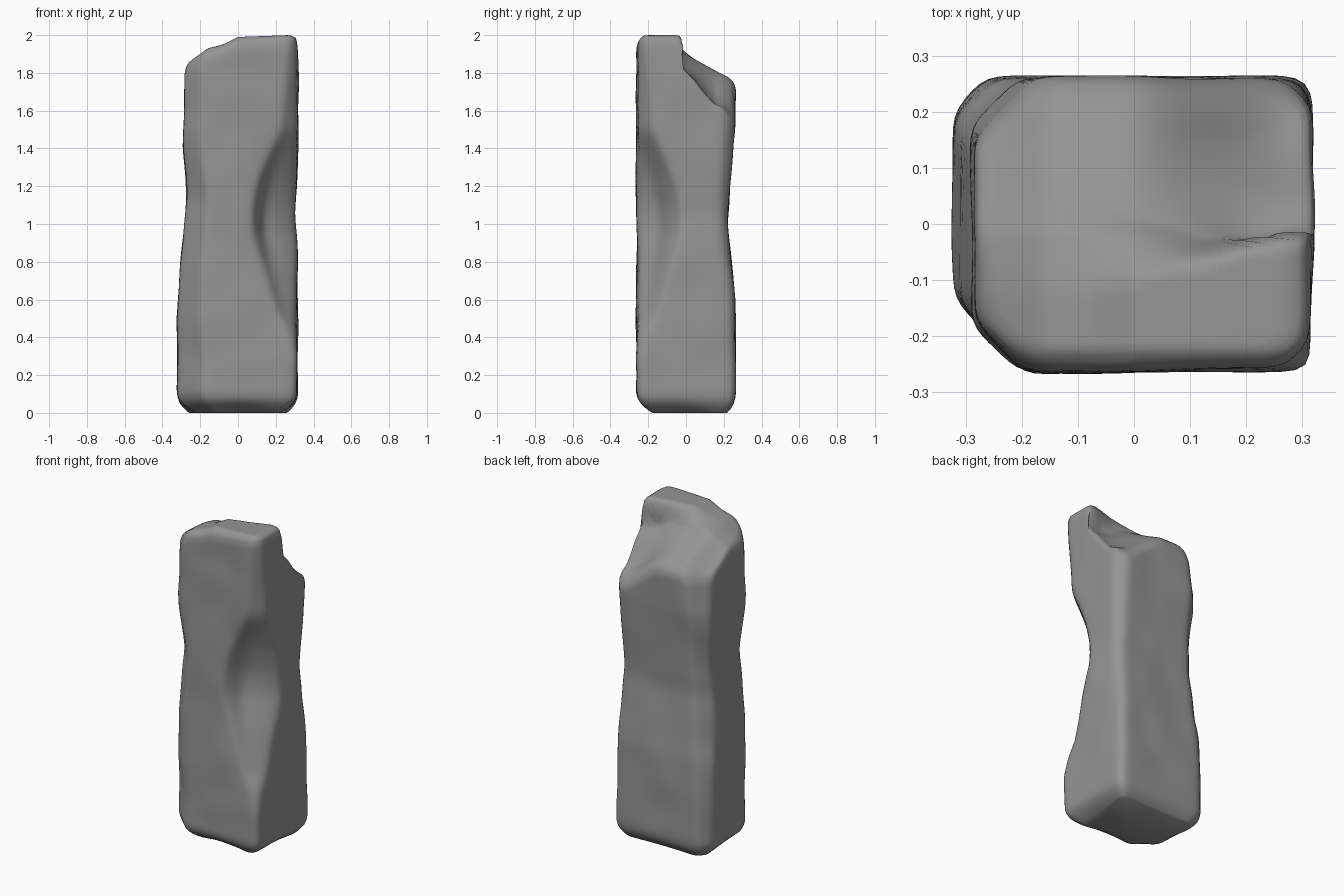
import bpy, bmesh, math
from mathutils import Vector, noise

if "Cube" in bpy.data.objects:
    bpy.data.objects.remove(bpy.data.objects["Cube"])

SEG, RINGS, CAP = 128, 64, 22


def curve(pts, t):
    """Interpolation through (position, value) points."""
    if t <= pts[0][0]:
        return pts[0][1]
    for (a, u), (b, v) in zip(pts, pts[1:]):
        if t <= b:
            return u + (v - u) * (t - a) / (b - a)
    return pts[-1][1]


def smooth(a, b, t):
    t = min(max((t - a) / (b - a), 0), 1)
    return t * t * (3 - 2 * t)


# side distances by height
LEFT = [(0, .325), (.5, .325), (.75, .315), (1, .29), (1.15, .275), (1.4, .293), (2, .287)]
RIGHT = [(0, .32), (.9, .317), (1.05, .305), (1.2, .318), (1.6, .323), (2, .32)]
BACK = [(0, .265), (.6, .265), (.78, .245), (1, .222), (1.2, .235), (1.5, .263), (2, .265)]
# corner cut depth, measured along the diagonal
FR = [(0, .02), (.3, .005), (.44, .04), (.52, .08), (.75, .135), (.97, .2), (1.1, .195),
      (1.25, .16), (1.5, .065), (1.75, .05), (2, .035)]
FL = [(0, .1), (.4, .095), (.9, .08), (1.1, .085), (1.5, .06), (2, .07)]
BL = [(0, .04), (.4, .045), (.7, .06), (1.1, .05), (1.5, .06), (1.8, .09)]
BR = [(0, .015), (1, .03), (1.4, .04), (2, .03)]
# bottom edge rounding
FOOT = [(0, .09), (.02, .055), (.05, .02), (.08, .005), (.11, 0)]


def radius(a, z):
    """Rounded block section with four cut corners and a scooped front right edge."""
    ux, uy = math.cos(a), math.sin(a)
    l, r, b, f = curve(LEFT, z), curve(RIGHT, z), curve(BACK, z), .266
    q = math.sqrt(.5)
    cut = curve(FR, z)
    planes = [(1, 0, r), (-1, 0, l), (0, 1, b), (0, -1, f),
              (q, -q, .414 - cut * .87), (-q, -q, (l + f) * q - curve(FL, z)),
              (-q, q, (l + b) * q - curve(BL, z)), (q, q, (r + b) * q - curve(BR, z))]
    s = sum((max(0, nx * ux + ny * uy) / d) ** 40 for nx, ny, d in planes)
    da = (a + math.pi / 4 + math.pi) % (2 * math.pi) - math.pi
    return s ** (-1 / 40) - .2 * cut * math.exp(-(da / .4) ** 2)


def top(x, y):
    """Broken top: high front ledge, stepped down to a hollowed back."""
    front = curve([(-.3, 1.82), (-.27, 1.85), (-.16, 1.93), (-.08, 1.95), (0, 1.99), (.27, 2), (.32, 1.985)], x)
    front -= .03 * smooth(-.22, -.266, y)
    ridge = curve([(-.02, 1.91), (.06, 1.865), (.15, 1.815), (.22, 1.78), (.265, 1.74)], y)
    ridge -= .09 * smooth(-.12, -.29, x)
    hollow = curve([(-.02, 1.85), (.04, 1.77), (.1, 1.69), (.15, 1.635), (.2, 1.615), (.265, 1.55)], y)
    k = smooth(-.02, .3, x)
    back = ridge + (hollow - ridge) * k
    edge = -.045 + .035 * smooth(.1, .3, x)
    w = .1 - .085 * smooth(-.15, .2, x)
    return front + (min(back, front) - front) * smooth(edge - w, edge + w, y)


def point(a, f):
    z = f * 1.85
    for _ in range(3):
        r = radius(a, z)
        z = f * top(r * math.cos(a), r * math.sin(a))
    p = Vector((r * math.cos(a), r * math.sin(a), z))
    r -= curve(FOOT, z) * (1.05 - .45 * math.sin(a)) + .008 * smooth(.98, 1, f)
    r += .007 * (noise.noise(p * 5) - .5) * smooth(0, .2, z)
    return Vector((r * math.cos(a), r * math.sin(a), z))


bm = bmesh.new()
rows = []
# walls, with rings packed towards both ends
for i in range(RINGS + 1):
    f = i / RINGS
    f = .35 * f + .65 * (f * f * (3 - 2 * f))
    rows.append([bm.verts.new(point(2 * math.pi * j / SEG, f)) for j in range(SEG)])
# stepped cap
rim = [v.co.copy() for v in rows[-1]]
for i in range(CAP - 1, 0, -1):
    s = i / CAP
    rows.append([bm.verts.new((c.x * s, c.y * s, top(c.x * s, c.y * s))) for c in rim])
for lo, hi in zip(rows, rows[1:]):
    for j in range(SEG):
        n = (j + 1) % SEG
        bm.faces.new((lo[j], lo[n], hi[n], hi[j]))
peak = bm.verts.new((0, 0, top(0, 0)))
for j in range(SEG):
    bm.faces.new((rows[-1][j], rows[-1][(j + 1) % SEG], peak))
bm.faces.new(rows[0][::-1])
for _ in range(2):
    bmesh.ops.smooth_vert(bm, verts=[v for v in bm.verts if v.co.z > .02], factor=.35,
                          use_axis_x=True, use_axis_y=True, use_axis_z=True)
# undercut below the ledge
for v in bm.verts:
    c = v.co
    near = math.exp(-((c.z - 1.84) / .05) ** 2 - (c.y / .06) ** 2)
    c.y -= .025 * near * smooth(.05, .25, c.x)
bmesh.ops.recalc_face_normals(bm, faces=bm.faces)

mesh = bpy.data.meshes.new("stone_pillar")
bm.to_mesh(mesh)
bm.free()
pillar = bpy.data.objects.new("stone_pillar", mesh)
bpy.context.collection.objects.link(pillar)
# dark grey stone
stone = bpy.data.materials.new("stone")
stone.diffuse_color = (.3, .3, .3, 1)
stone.use_nodes = True
stone.node_tree.nodes["Principled BSDF"].inputs["Base Color"].default_value = stone.diffuse_color
mesh.materials.append(stone)
bpy.context.view_layer.objects.active = pillar
pillar.select_set(True)
bpy.ops.object.shade_smooth_by_angle(angle=math.radians(50))
